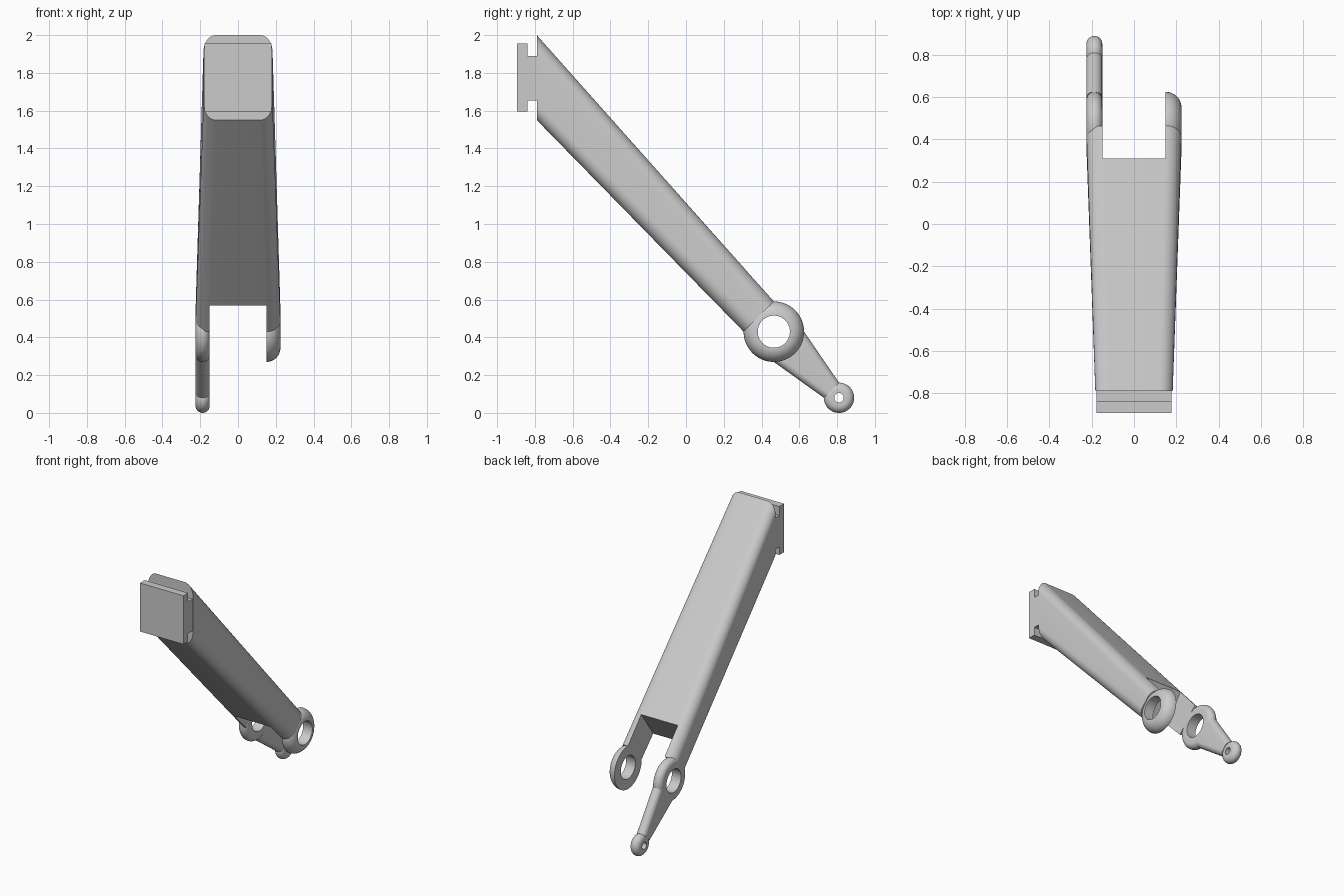
import bpy, bmesh, math
from mathutils import Vector

if "Cube" in bpy.data.objects:
    bpy.data.objects.remove(bpy.data.objects["Cube"], do_unlink=True)

GREY = bpy.data.materials.new("light grey metal")
GREY.use_nodes = True
GREY.diffuse_color = (0.6, 0.6, 0.6, 1)
GREY.node_tree.nodes["Principled BSDF"].inputs["Base Color"].default_value = (0.6, 0.6, 0.6, 1)


def skin(name, loops, caps=True, closed=False):
    """Join matching loops of points into a surface."""
    bm = bmesh.new()
    rows = [[bm.verts.new(p) for p in loop] for loop in loops]
    n = len(rows[0])
    pairs = list(zip(rows, rows[1:])) + ([(rows[-1], rows[0])] if closed else [])
    for a, b in pairs:
        for i in range(n):
            j = (i + 1) % n
            bm.faces.new((a[i], a[j], b[j], b[i]))
    if caps and not closed:
        bm.faces.new(rows[0])
        bm.faces.new(rows[-1])
    bmesh.ops.recalc_face_normals(bm, faces=bm.faces)
    mesh = bpy.data.meshes.new(name)
    bm.to_mesh(mesh)
    bm.free()
    obj = bpy.data.objects.new(name, mesh)
    bpy.context.collection.objects.link(obj)
    mesh.materials.append(GREY)
    return obj


def smooth(obj):
    bpy.ops.object.select_all(action="DESELECT")
    bpy.context.view_layer.objects.active = obj
    obj.select_set(True)
    bpy.ops.object.shade_smooth_by_angle(angle=math.radians(30))


def section(low, high, x0, x1, rx, rv, steps=10):
    """Rounded rectangle between two (y, z) points, spanning x0 to x1."""
    low, high = Vector(low), Vector(high)
    length = (high - low).length
    points = []
    for k, (cx, cv) in enumerate(((x1 - rx, length - rv), (x0 + rx, length - rv),
                                  (x0 + rx, rv), (x1 - rx, rv))):
        for s in range(steps + 1):
            a = math.pi / 2 * (k + s / steps)
            yz = low.lerp(high, (cv + rv * math.sin(a)) / length)
            points.append((cx + rx * math.cos(a), yz.x, yz.y))
    return points


def prism(name, outline, x0, x1):
    return skin(name, [[(x, y, z) for y, z in outline] for x in (x0, x1)])


def ring(name, centre, profile, segments=64):
    """Turn an (x, radius) profile about an x-aligned axis."""
    loops = []
    for i in range(segments):
        a = 2 * math.pi * i / segments
        loops.append([(x, centre[0] + r * math.cos(a), centre[1] + r * math.sin(a))
                      for x, r in profile])
    obj = skin(name, loops, closed=True)
    smooth(obj)
    return obj


def arc(cx, cr, radius, start, end, steps=12):
    angles = [math.radians(start + (end - start) * s / steps) for s in range(steps + 1)]
    return [(cx + radius * math.cos(a), cr + radius * math.sin(a)) for a in angles]


INNER, OUTER = 0.15, 0.225
T = OUTER - INNER
MID = -(INNER + OUTER) / 2
PIVOT, TIP = (0.465, 0.43), (0.81, 0.08)
R, HOLE = 0.16, 0.085

# Tapered arm with rounded edges, forked at the lower end
arm = skin("main_arm", [
    section((-0.79, 1.55), (-0.79, 2.0), -0.183, 0.183, 0.065, 0.09),
    section((PIVOT[0] - R, PIVOT[1]), (PIVOT[0], PIVOT[1] + R), -OUTER, OUTER, T, T)])
cutter = prism("fork_cutter", [(0.41, 0.90), (0.07, 0.43), (0.55, -0.1), (1.0, 0.5)],
               -INNER, INNER)
smooth(arm)
cut = arm.modifiers.new("fork", "BOOLEAN")
cut.operation = "DIFFERENCE"
cut.solver = "EXACT"
cut.object = cutter
bpy.ops.object.modifier_apply(modifier=cut.name)
bpy.data.objects.remove(cutter, do_unlink=True)
smooth(arm)

# Pivot ring with a flat inner face and rounded outer edge
ring("left_pivot_ring", PIVOT, [(INNER, HOLE)] + arc(INNER, R - T, T, 0, 90))

# Fully rounded rings on the other side
for label, centre, radius, hole in (("right_pivot_ring", PIVOT, R, HOLE),
                                    ("link_end_ring", TIP, 0.08, 0.025)):
    ring(label, centre, [(MID - T / 2, hole), (MID + T / 2, hole)]
         + arc(MID, radius - T / 2, T / 2, 0, 180))

# Tapered link joining the two rounded rings
link = skin("lower_link", [
    section((PIVOT[0], PIVOT[1] - R), (PIVOT[0] + R, PIVOT[1]), -OUTER, -INNER, 0.037, 0.037),
    section((TIP[0] - 0.08, TIP[1]), (TIP[0], TIP[1] + 0.08), -OUTER, -INNER, 0.037, 0.037)])
smooth(link)

# Mounting plate on its narrower neck
prism("mount_neck", [(-0.84, 1.655), (-0.785, 1.655), (-0.785, 1.89), (-0.84, 1.89)], -0.178, 0.178)
prism("mount_plate", [(-0.895, 1.595), (-0.84, 1.595), (-0.84, 1.955), (-0.895, 1.955)], -0.178, 0.178)
